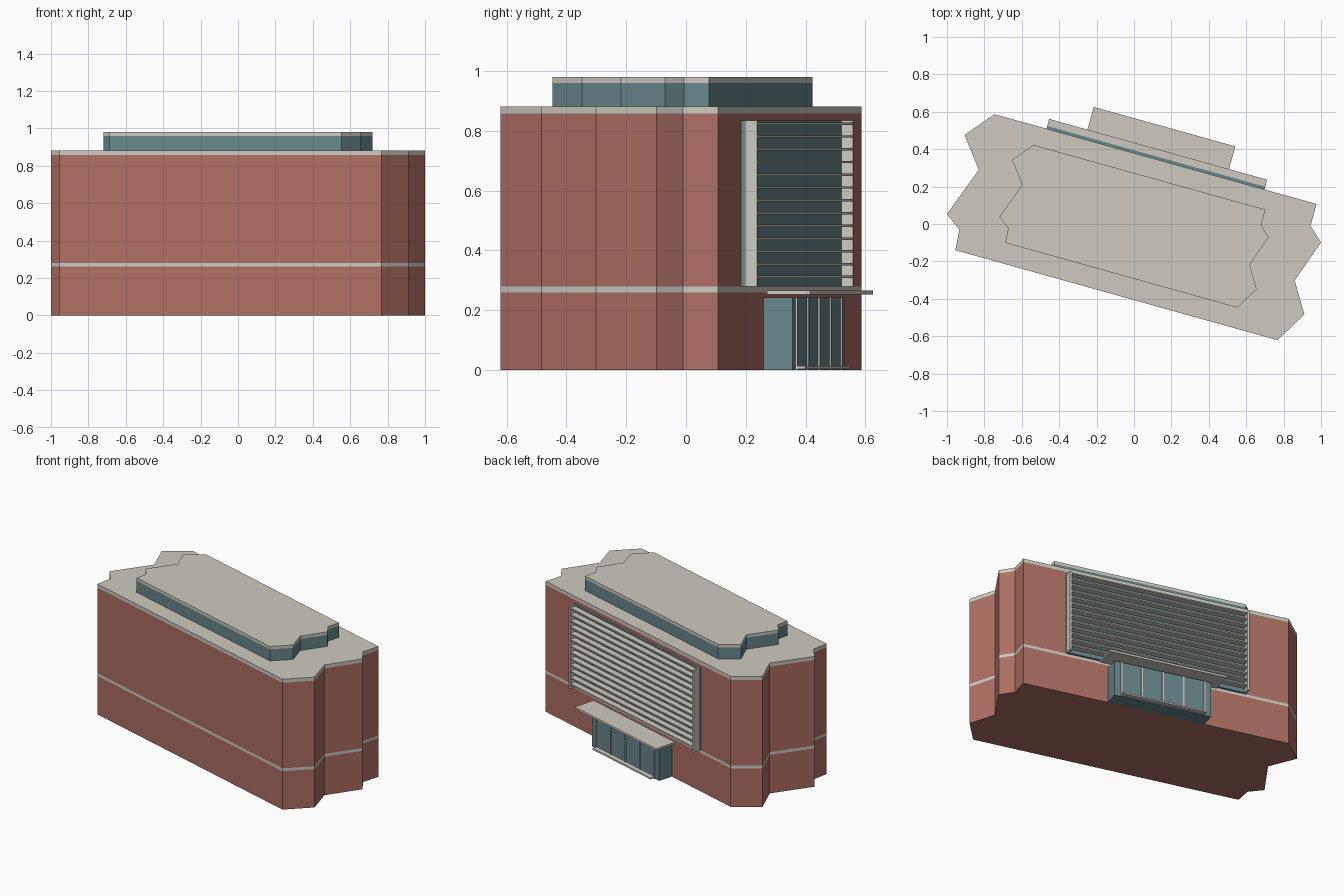
import bpy, bmesh
from math import atan2
from mathutils import Matrix, Vector

if "Cube" in bpy.data.objects:
    bpy.data.objects.remove(bpy.data.objects["Cube"])


def material(name, rgb):
    m = bpy.data.materials.new(name)
    m.diffuse_color = (*rgb, 1)
    m.use_nodes = True
    m.node_tree.nodes["Principled BSDF"].inputs["Base Color"].default_value = m.diffuse_color
    return m


BRICK = material("brick", (0.42, 0.16, 0.125))
STONE = material("stone", (0.62, 0.59, 0.53))
GLASS = material("glass", (0.14, 0.24, 0.26))

# Notched footprint, counter-clockwise
OUTLINE = [(-0.746, 0.587), (-0.906, 0.476), (-0.83, 0.29), (-1.0, 0.053),
           (-0.934, -0.03), (-0.955, -0.14), (0.767, -0.621), (0.911, -0.483),
           (0.859, -0.302), (1.0, -0.098), (0.944, -0.01), (0.976, 0.107)]

# Local frame of the rear wall: u along it, v outward
A, B = Vector(OUTLINE[0]), Vector(OUTLINE[-1])
MID = (A + B) / 2
WALL = Matrix.Translation((MID.x, MID.y, 0)) @ Matrix.Rotation(
    atan2(B.y - A.y, B.x - A.x), 4, 'Z')


def finish(name, bm, mat):
    bmesh.ops.recalc_face_normals(bm, faces=bm.faces)
    me = bpy.data.meshes.new(name)
    bm.to_mesh(me)
    bm.free()
    me.materials.append(mat)
    ob = bpy.data.objects.new(name, me)
    bpy.context.collection.objects.link(ob)
    return ob


def slab(name, scale, z0, z1, mat):
    """Footprint extruded between two heights."""
    bm = bmesh.new()
    face = bm.faces.new([bm.verts.new((x * scale, y * scale, z0)) for x, y in OUTLINE])
    top = bmesh.ops.extrude_face_region(bm, geom=[face], use_keep_orig=True)
    bmesh.ops.translate(bm, vec=(0, 0, z1 - z0),
                        verts=[g for g in top["geom"] if isinstance(g, bmesh.types.BMVert)])
    return finish(name, bm, mat)


def wall_box(name, u, v, z, mat):
    """Box given by (min, max) ranges in the rear wall frame."""
    bm = bmesh.new()
    bmesh.ops.create_cube(bm, size=1)
    for p in bm.verts:
        p.co = [r[0] + (c + 0.5) * (r[1] - r[0]) for c, r in zip(p.co, (u, v, z))]
    ob = finish(name, bm, mat)
    ob.matrix_world = WALL
    return ob


# Main block, belt course, coping and set-back penthouse
slab("lower_walls", 1, 0, 0.26, BRICK)
slab("belt_course", 1, 0.26, 0.279, STONE)
slab("upper_walls", 1, 0.279, 0.858, BRICK)
slab("roof_coping", 1, 0.858, 0.882, STONE)
slab("penthouse_glazing", 0.72, 0.882, 0.96, GLASS)
slab("penthouse_roof", 0.72, 0.96, 0.98, STONE)

# Rear curtain wall with side fins and louvers
wall_box("curtain_glass", (-0.605, 0.605), (-0.01, 0.015), (0.279, 0.835), GLASS)
for i, s in enumerate((-1, 1)):
    u = sorted((s * 0.59, s * 0.605))
    wall_box(f"side_fin_{i + 1}", u, (0.013, 0.055), (0.279, 0.835), STONE)
for i in range(13):
    z = 0.824 - i * 0.0427
    wall_box(f"louver_{i + 1}", (-0.592, 0.592), (0.015, 0.054), (z - 0.004, z + 0.004), STONE)

# Entrance: glazed vestibule, mullions, canopy and threshold
wall_box("entrance_vestibule", (-0.325, 0.325), (-0.01, 0.1), (0, 0.242), GLASS)
for i in range(5):
    u = (i - 2) * 0.14
    wall_box(f"mullion_{i + 1}", (u - 0.005, u + 0.005), (0.098, 0.106), (0, 0.242), STONE)
wall_box("entrance_canopy", (-0.393, 0.393), (0.03, 0.18), (0.252, 0.266), STONE)
wall_box("threshold_step", (-0.28, 0.28), (0.1, 0.133), (0.004, 0.014), STONE)
